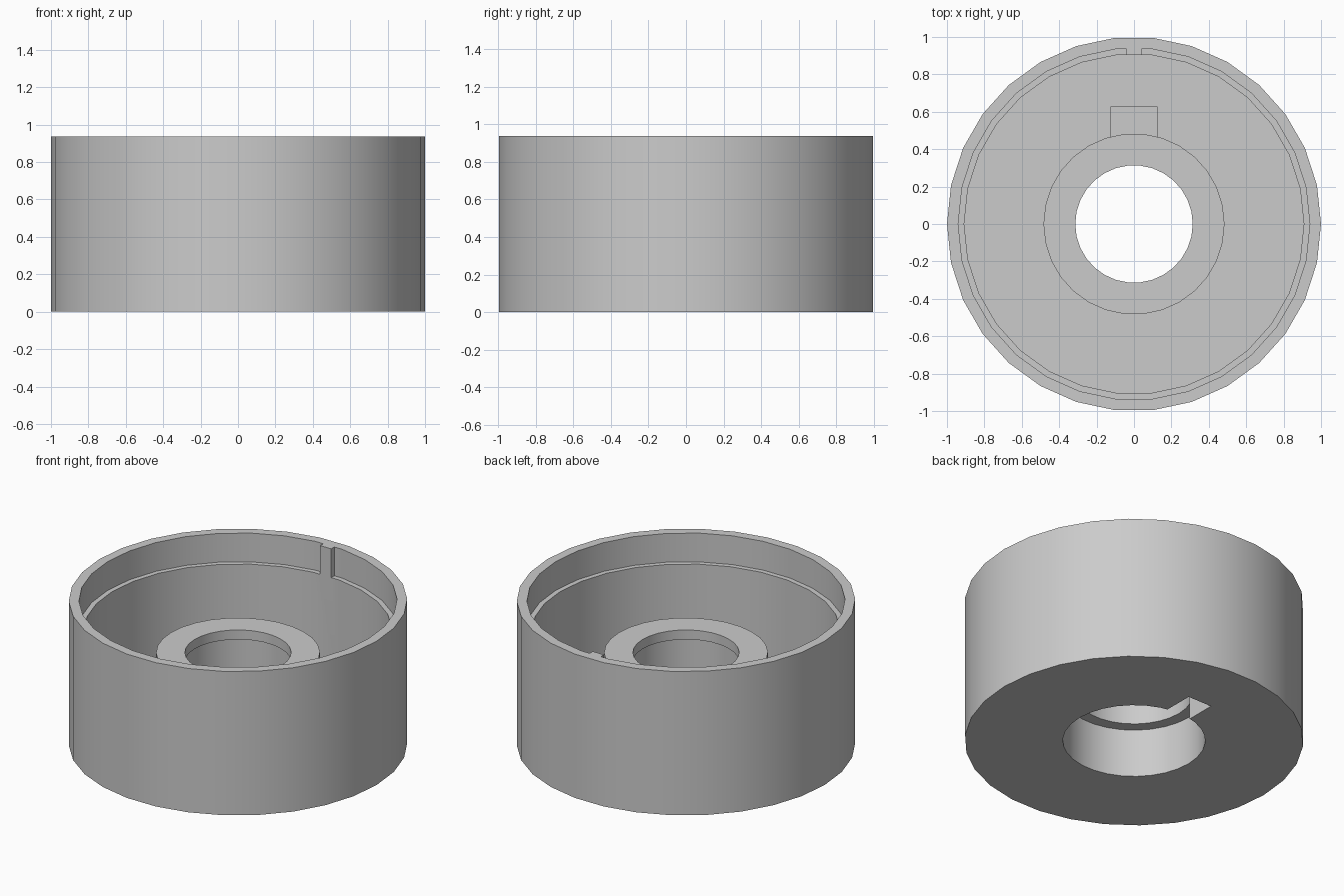
import bpy
import bmesh
from math import tau, radians
from mathutils import Matrix

cube = bpy.data.objects.get("Cube")
if cube:
    bpy.data.objects.remove(cube, do_unlink=True)

SIDES = 30
HEIGHT = 0.9375
FLOOR = 0.0625
LEDGE = 0.75

grey = bpy.data.materials.new("plain grey")
grey.use_nodes = True
colour = (0.6, 0.6, 0.6, 1)
grey.diffuse_color = colour
grey.node_tree.nodes["Principled BSDF"].inputs["Base Color"].default_value = colour


def finish(name, bm):
    bmesh.ops.recalc_face_normals(bm, faces=bm.faces)
    mesh = bpy.data.meshes.new(name)
    bm.to_mesh(mesh)
    bm.free()
    mesh.materials.append(grey)
    obj = bpy.data.objects.new(name, mesh)
    bpy.context.collection.objects.link(obj)
    return obj


def lathe(name, profile):
    """Revolve a closed (radius, height) profile around z."""
    bm = bmesh.new()
    verts = [bm.verts.new((r, 0, z)) for r, z in profile]
    edges = [bm.edges.new((v, verts[i - 1])) for i, v in enumerate(verts)]
    bmesh.ops.spin(bm, geom=verts + edges, cent=(0, 0, 0), axis=(0, 0, 1),
                   angle=tau, steps=SIDES, use_merge=True)
    bmesh.ops.remove_doubles(bm, verts=bm.verts, dist=1e-4)
    return finish(name, bm)


def block(name, half_width, y0, y1, z0, z1):
    """Box centred on x = 0."""
    bm = bmesh.new()
    place = Matrix.Translation((0, (y0 + y1) / 2, (z0 + z1) / 2))
    size = Matrix.Diagonal((2 * half_width, y1 - y0, z1 - z0, 1))
    bmesh.ops.create_cube(bm, size=1, matrix=place @ size)
    return finish(name, bm)


def combine(target, tool, operation):
    mod = target.modifiers.new(tool.name, 'BOOLEAN')
    mod.operation = operation
    mod.solver = 'EXACT'
    mod.object = tool
    bpy.context.view_layer.objects.active = target
    bpy.ops.object.modifier_apply(modifier=mod.name)
    bpy.data.objects.remove(tool, do_unlink=True)


# Round cup with a lid ledge, a central boss and a stepped bore
cup = lathe("round_housing", [
    (0.421, 0), (1, 0), (1, HEIGHT), (0.94, HEIGHT),
    (0.94, LEDGE), (0.908, LEDGE), (0.908, FLOOR),
    (0.484, FLOOR), (0.484, 0.597), (0.314, 0.597),
    (0.314, 0.535), (0.347, 0.535), (0.347, 0.315), (0.421, 0.315),
])

# Locating tab on the back wall, flush with the rim
combine(cup, block("locating_tab", 0.04, 0.903, 0.96, LEDGE - 0.02, HEIGHT), 'UNION')

# Hollow keyway cover beside the boss, open to the bore and underside
combine(cup, block("keyway_cover", 0.125, 0.445, 0.627, FLOOR / 2, 0.375), 'UNION')
combine(cup, block("keyway_slot", 0.086, 0.38, 0.605, -0.1, 0.31), 'DIFFERENCE')

# Smooth round walls, sharp rims
bpy.ops.object.select_all(action='DESELECT')
cup.select_set(True)
bpy.context.view_layer.objects.active = cup
bpy.ops.object.shade_smooth_by_angle(angle=radians(30))
